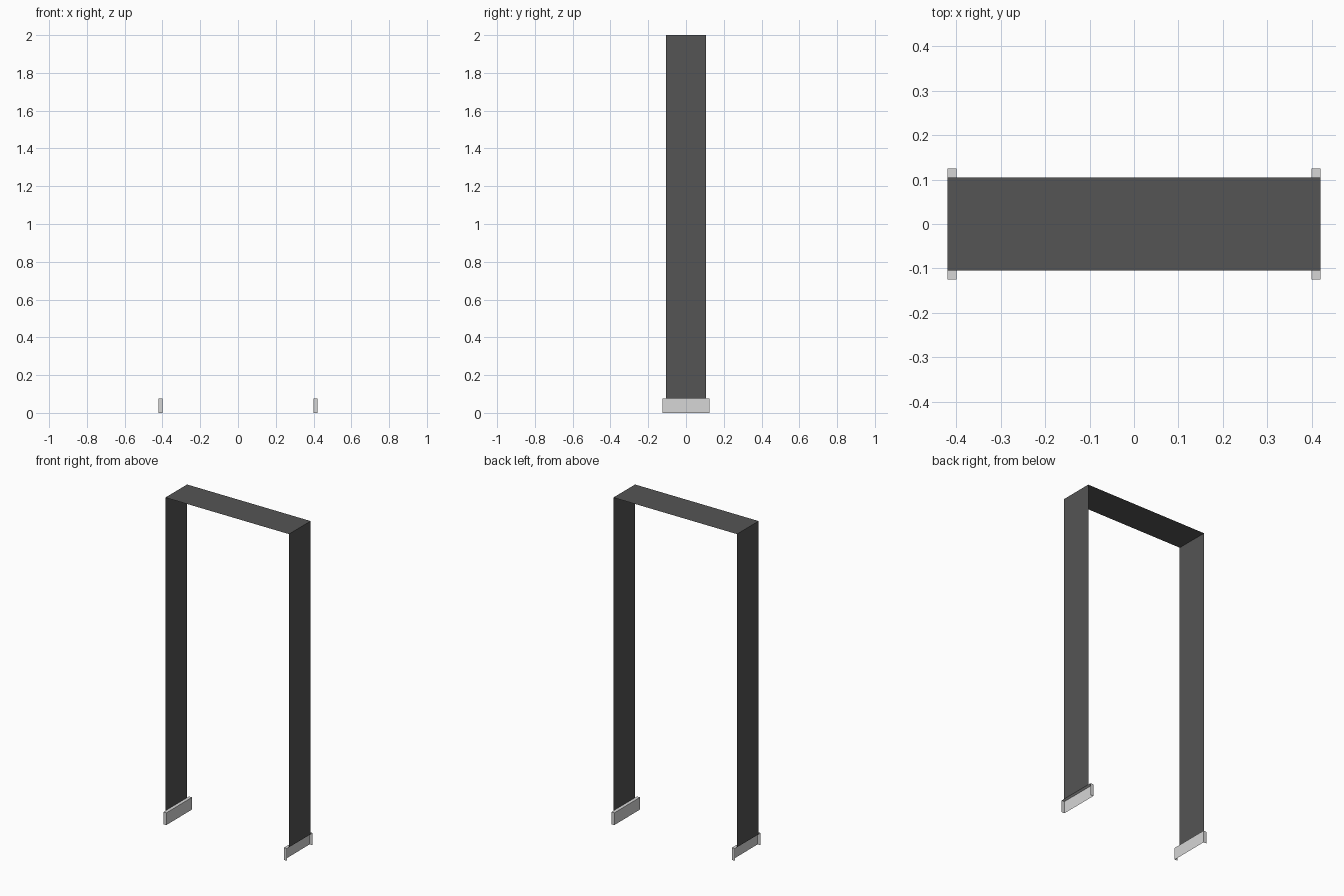
import bpy

if "Cube" in bpy.data.objects:
    bpy.data.objects.remove(bpy.data.objects["Cube"])

HALF_W, HEIGHT = 0.42, 2.0       # outer half width and height of the opening
SHEET_Y, FOOT_Y = 0.105, 0.125   # half depths of lining and foot blocks
FOOT_H, FOOT_T = 0.075, 0.02


def material(name, color):
    m = bpy.data.materials.new(name)
    m.diffuse_color = (*color, 1)
    m.use_nodes = True
    m.node_tree.nodes["Principled BSDF"].inputs["Base Color"].default_value = m.diffuse_color
    return m


def surface(name, verts, faces, mat):
    me = bpy.data.meshes.new(name)
    me.from_pydata(verts, [], faces)
    me.materials.append(mat)
    ob = bpy.data.objects.new(name, me)
    bpy.context.collection.objects.link(ob)
    return ob


dark = material("dark grey lining", (0.09, 0.09, 0.09))
light = material("light grey trim", (0.67, 0.67, 0.67))

# Thin lining: two legs and a head, an open sheet facing the opening
profile = [(-HALF_W, FOOT_H), (-HALF_W, HEIGHT), (HALF_W, HEIGHT), (HALF_W, FOOT_H)]
verts = [(x, y, z) for x, z in profile for y in (-SHEET_Y, SHEET_Y)]
faces = [(2 * i, 2 * i + 1, 2 * i + 3, 2 * i + 2) for i in range(3)]
surface("doorway_lining", verts, faces, dark)

# Foot blocks: inner face, top and two end caps, open at the back and bottom
for side, label in ((-1, "left"), (1, "right")):
    xo, xi = side * HALF_W, side * (HALF_W - FOOT_T)
    verts = [(x, y, z) for x in (xo, xi) for y in (-FOOT_Y, FOOT_Y) for z in (0, FOOT_H)]
    faces = [(4, 6, 7, 5), (1, 5, 7, 3), (0, 4, 5, 1), (2, 3, 7, 6)]
    if side > 0:
        faces = [f[::-1] for f in faces]
    surface(label + "_foot_block", verts, faces, light)
